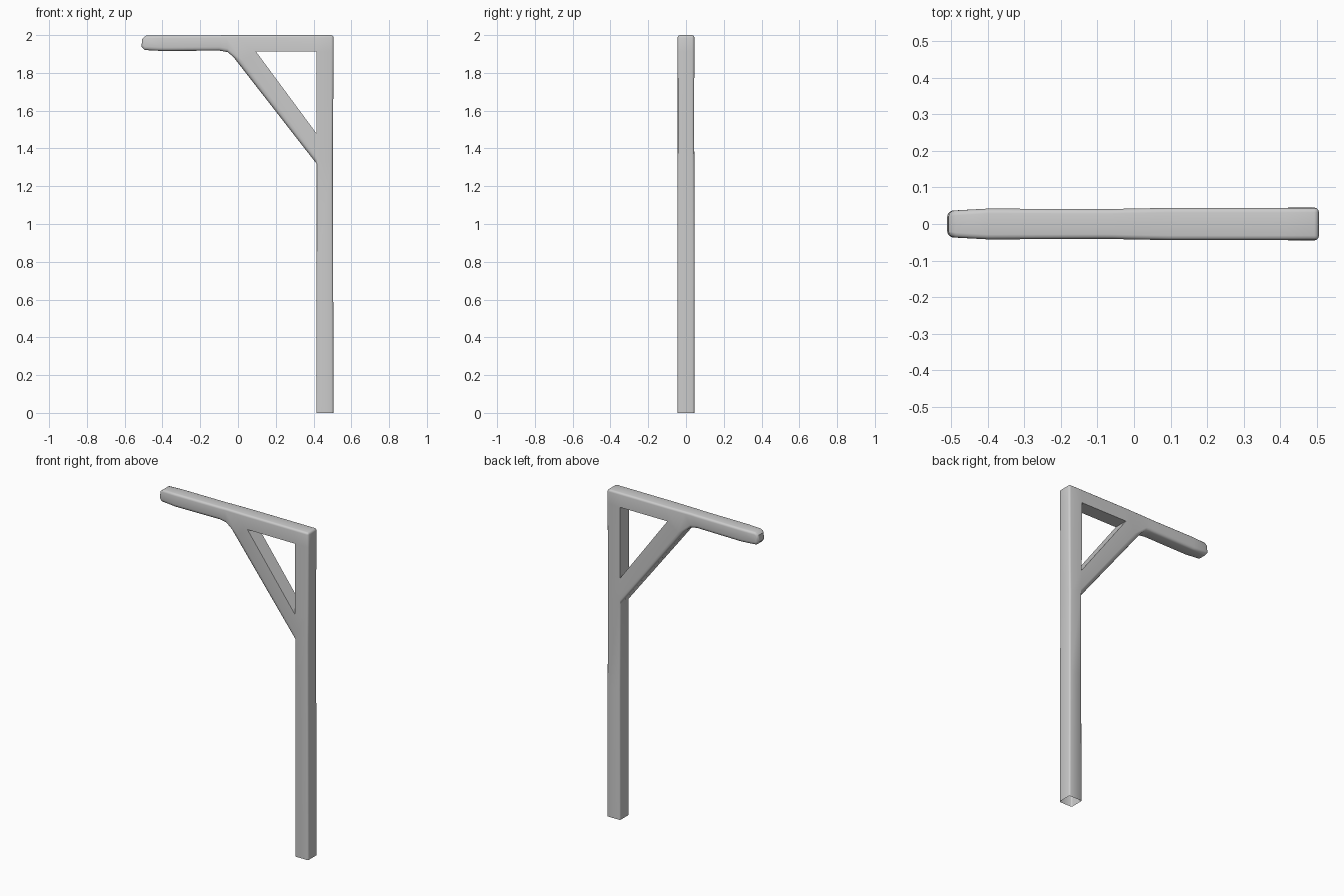
import bpy, bmesh

if "Cube" in bpy.data.objects:
    bpy.data.objects.remove(bpy.data.objects["Cube"])

# Side profile stations: name -> (x, z, half thickness in y)
P = {
    "A0": (.415, 0, .044), "A1": (.505, 0, .044),
    "B0": (.416, .8, .045), "B1": (.504, .8, .045),
    "C0": (.415, 1.32, .044), "C1": (.502, 1.32, .044),
    "D0": (.415, 1.48, .043), "D1": (.503, 1.48, .043),
    "E0": (.415, 1.913, .044), "E1": (.506, 1.913, .044),
    "F0": (.415, 2, .044), "F1": (.506, 2, .044),
    "G0": (.095, 1.913, .044), "G1": (.095, 2, .044),
    "H0": (-.025, 1.885, .041), "H1": (-.02, 2, .042),
    "I0": (-.055, 1.91, .041), "I1": (-.06, 2, .041),
    "J0": (-.1, 1.918, .041), "J1": (-.1, 1.999, .041),
    "K0": (-.4, 1.916, .042), "K1": (-.4, 1.998, .042),
    "L0": (-.495, 1.921, .037), "L1": (-.487, 1.997, .037),
    "M0": (-.511, 1.94, .034), "M1": (-.507, 1.98, .034),
}
# Faces: upright post, top beam, diagonal brace
faces = [[a + "0", a + "1", b + "1", b + "0"]
         for a, b in ("AB", "BC", "CD", "DE", "EF", "GH", "HI", "IJ", "JK", "KL", "LM")]
faces += [["E0", "F0", "G1", "G0"], ["G0", "H0", "C0", "D0"]]

# Roundness of outline edges; edges not listed stay sharp (inner triangle)
round_w = {"A1B1": .12, "B1C1": .35, "C1D1": .65, "D1E1": .6, "E1F1": .5,
           "A0B0": .12, "B0C0": .3, "C0H0": 1, "H0I0": .9, "I0J0": .75,
           "J0K0": .6, "K0L0": .6, "L0M0": .5, "M0M1": .5, "L1M1": .5,
           "K1L1": .5, "J1K1": .5, "I1J1": .5, "H1I1": .45, "G1H1": .45,
           "F0G1": .45, "F0F1": .45}

bm = bmesh.new()
front = {n: bm.verts.new((x, -h, z)) for n, (x, z, h) in P.items()}
back = {n: bm.verts.new((x, h, z)) for n, (x, z, h) in P.items()}
count = {}
for f in faces:
    bm.faces.new([front[n] for n in f])
    bm.faces.new([back[n] for n in reversed(f)])
    for a, b in zip(f, f[1:] + f[:1]):
        count.setdefault(tuple(sorted((a, b))), []).append((a, b))
# Side walls along the outline; the foot of the post is open
for key, uses in count.items():
    if len(uses) == 1 and key != ("A0", "A1"):
        a, b = uses[0]
        bm.faces.new([front[b], front[a], back[a], back[b]])
bmesh.ops.recalc_face_normals(bm, faces=bm.faces[:])

weight = bm.edges.layers.float.new("bevel_weight_edge")
for name, w in round_w.items():
    a, b = name[:2], name[2:]
    for side in (front, back):
        bm.edges.get((side[a], side[b]))[weight] = w
bm.edges.get((front["F1"], back["F1"]))[weight] = .5

mesh = bpy.data.meshes.new("braced_post")
bm.to_mesh(mesh)
bm.free()
post = bpy.data.objects.new("braced_post", mesh)
bpy.context.collection.objects.link(post)

# Worn, rounded timber edges
bev = post.modifiers.new("worn_edges", "BEVEL")
bev.limit_method = "WEIGHT"
bev.width = .026
bev.segments = 3

bpy.context.view_layer.objects.active = post
post.select_set(True)
bpy.ops.object.modifier_apply(modifier=bev.name)
bpy.ops.object.shade_smooth_by_angle(angle=.7)
